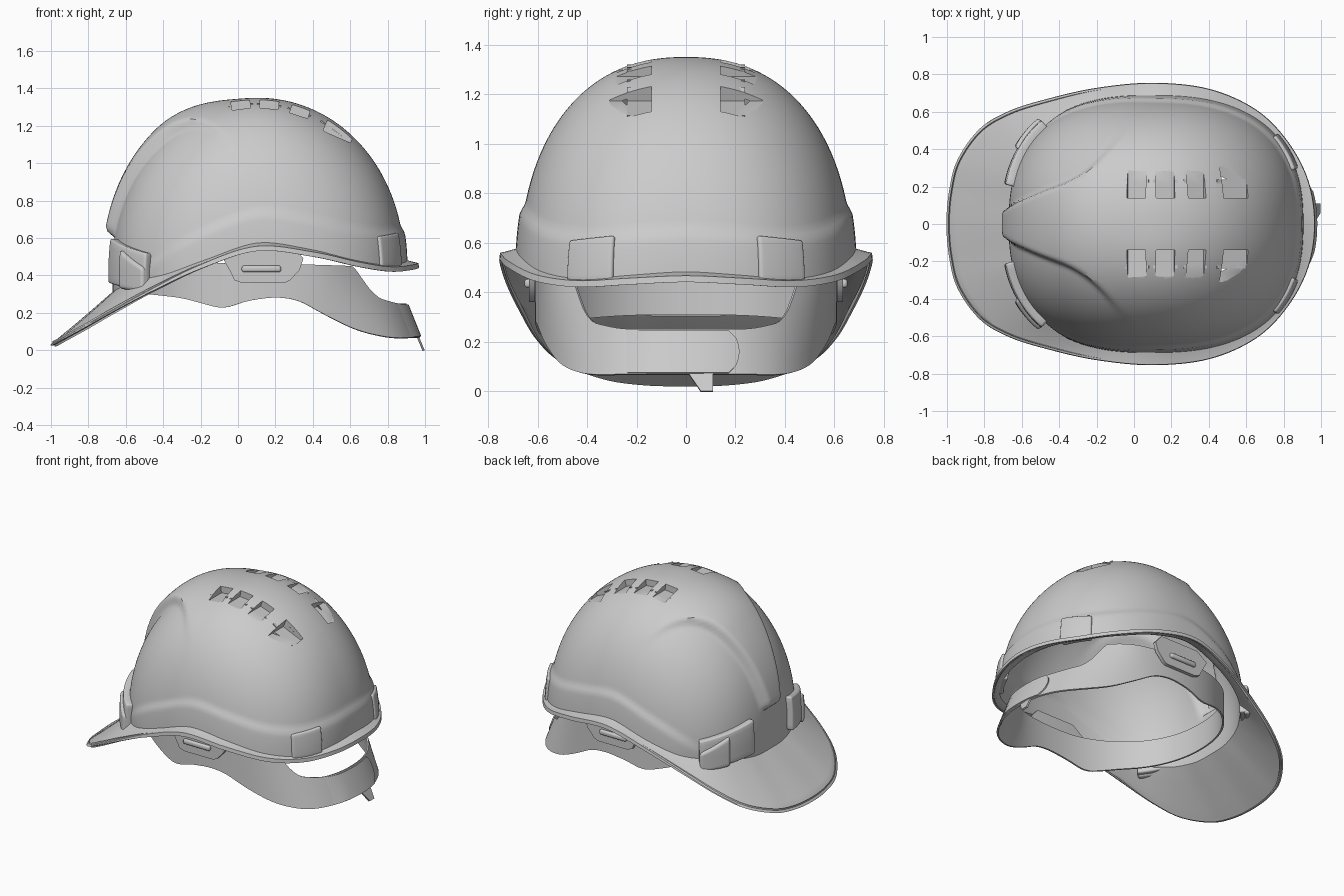
import bpy, bmesh, math
from mathutils import Vector, Matrix

if "Cube" in bpy.data.objects:
    bpy.data.objects.remove(bpy.data.objects["Cube"])

CX, CZ, H = 0.1, 0.45, 0.9          # dome centre and height


def clamp(v):
    return max(0.0, min(1.0, v))


def smooth(v):
    v = clamp(v)
    return v * v * (3 - 2 * v)


def linear(pts, x):
    if x <= pts[0][0]:
        return pts[0][1]
    for (a, p), (b, q) in zip(pts, pts[1:]):
        if x <= b:
            return p + (q - p) * (x - a) / (b - a)
    return pts[-1][1]


def table(pts, x, w=0.05):
    """Table lookup, rounded by averaging over a small window."""
    return sum(linear(pts, x + w * k / 4) for k in range(-4, 5)) / 9


def radius(th, front, back, side, n):
    c, s = math.cos(th), math.sin(th)
    return (abs(c / (front if c < 0 else back)) ** n + abs(s / side) ** n) ** (-1 / n)


def finish(ob, angle=35):
    bpy.ops.object.select_all(action='DESELECT')
    ob.select_set(True)
    bpy.context.view_layer.objects.active = ob
    bpy.ops.object.convert(target='MESH')
    bpy.ops.object.shade_smooth_by_angle(angle=math.radians(angle))
    return ob


def from_bmesh(name, bm):
    me = bpy.data.meshes.new(name)
    bm.to_mesh(me)
    bm.free()
    ob = bpy.data.objects.new(name, me)
    bpy.context.collection.objects.link(ob)
    return ob


def grid(name, rows, closed=False, thick=0.02, bevel=0.0):
    """Surface through rows of points, thickened inwards."""
    bm = bmesh.new()
    vs = [[bm.verts.new(p) for p in r] for r in rows]
    n = len(rows[0])
    for a, b in zip(vs, vs[1:]):
        for i in range(n if closed else n - 1):
            k = (i + 1) % n
            bm.faces.new((a[i], a[k], b[k], b[i]))
    bmesh.ops.remove_doubles(bm, verts=bm.verts, dist=1e-5)
    ob = from_bmesh(name, bm)
    m = ob.modifiers.new("thick", 'SOLIDIFY')
    m.thickness, m.offset = thick, -1
    if bevel:
        m = ob.modifiers.new("bevel", 'BEVEL')
        m.width, m.segments, m.limit_method, m.angle_limit = bevel, 3, 'ANGLE', math.radians(40)
    return finish(ob)


def box(name, mat, size, bevel=0.0):
    bm = bmesh.new()
    bmesh.ops.create_cube(bm, size=1, matrix=mat @ Matrix.Diagonal((*size, 1)))
    if bevel:
        bmesh.ops.bevel(bm, geom=bm.edges[:], offset=bevel, segments=3, profile=0.5, affect='EDGES')
    return from_bmesh(name, bm)


def subtract(ob, cut):
    m = ob.modifiers.new("cut", 'BOOLEAN')
    m.operation, m.object, m.solver = 'DIFFERENCE', cut, 'EXACT'
    finish(ob, 45)


def dome(th, z, off=0.0):
    u = min(clamp((z - CZ) / H), 1 - 1e-9)
    kx, ky = ((1 - u ** e) ** (1 / e) for e in (2.05, 2.3))
    r = radius(th, 0.77 * kx, 0.79 * kx, 0.675 * ky, 2.5 - 0.5 * u) + off
    return Vector((CX + r * math.cos(th), r * math.sin(th), z))


# Rim outline: one half from the peak tip round to the back, then mirrored
half = [(-1, 0, .025), (-.985, -.18, .03), (-.94, -.345, .055), (-.82, -.51, .12), (-.66, -.605, .21),
        (-.45, -.67, .32), (-.2, -.725, .435), (.1, -.752, .53), (.4, -.72, .50), (.65, -.61, .445),
        (.82, -.44, .42), (.93, -.23, .43), (.965, 0, .44)]
loop = [Vector(p) for p in half + [(x, -y, z) for x, y, z in half[-2:0:-1]]]
rim = []
for i in range(len(loop)):
    a, b, c, d = (loop[(i + k) % len(loop)] for k in (-1, 0, 1, 2))
    for k in range(8):
        t = k / 8
        rim.append(0.5 * (2 * b + (c - a) * t + (2 * a - 5 * b + 4 * c - d) * t * t
                          + (3 * b - a - 3 * c + d) * t ** 3))

# Shell: lip, brim and dome with raised front crest and lower shoulder
crest = [(-.72, .01), (-.67, .08), (-.5, .155), (-.31, .225), (-.18, .33), (-.08, .46), (.1, .7)]
columns = []
for R in rim:
    th = math.atan2(R.y, R.x - CX)
    w = smooth((R.x + 0.7) / 0.7)
    top = R + Vector((0, 0, 0.008 + 0.018 * w))
    out = Vector((math.cos(th), math.sin(th), 0))
    d = math.hypot(R.x - CX, R.y) - radius(th, 0.77, 0.79, 0.675, 2.5)
    zj = top.z + (0.85 - 0.65 * w) * d

    def wall(z):
        p = dome(th, z)
        n = Vector(((p.x - CX) / .6, p.y / .48, (p.z - CZ) / .8)).normalized()
        s = 0.016 * smooth((R.z + 0.235 - z) / 0.06) * smooth((p.x + 0.6) / 0.3)
        s += 0.055 * smooth((table(crest, p.x, .06) - abs(p.y)) / 0.06 + 0.5) \
            * smooth((0.04 - p.x) / 0.45) * smooth((z - 0.6) / 0.04)
        return p + n * s
    J = wall(zj)
    col = [R - out * 0.008, R + out * 0.003, top]
    for k in range(1, 7):
        t = k / 7
        p = top.lerp(J, t)
        p.z -= 0.01 * d * math.sin(math.pi * t)
        col.append(p)
    f0 = math.asin((zj - CZ) / H)
    for k in range(65):
        col.append(wall(CZ + H * math.sin(f0 + (math.pi / 2 - f0) * k / 64)))
    columns.append(col)
shell = grid("helmet_shell", list(zip(*columns)), True, 0.025)

# Roof vents: scoops cut in the shell, each with a liner tray below
for side in (-1, 1):
    for n, (x, length, ease) in enumerate([(.01, .1, 0), (.17, .1, 0), (.34, .1, .03), (.54, .16, .25)]):
        u = (x - CX) / 0.79
        k = math.sqrt(1 - u * u)
        a = math.atan(H / 0.79 * u / k)
        nrm = Vector((math.sin(a), 0, math.cos(a)))
        base = Vector((x, 0, CZ + H * k)) - nrm * 0.055
        rot = Matrix.Rotation(a, 4, 'Y')
        cut = box("vent_cutter", Matrix.Translation(base + nrm * 0.1 + Vector((0, side * .225, 0)))
                  @ Matrix.Rotation(a - ease, 4, 'Y'), (length, .17, .2))
        cut.hide_render = True
        tray = box(f"vent_liner_{n}", Matrix.Translation(base - nrm * 0.004 + Vector((0, side * .183, 0))) @ rot,
                   (length + .03, .11, .052))
        subtract(shell, cut)
        subtract(tray, cut)
        bpy.data.objects.remove(cut)


# Accessory clips wrapped on the shell
def clip(name, a0, a1, zs, off, depth, bevel=0.012):
    """zs = (low, high) at the start and at the end of the angle range."""
    (l0, h0), (l1, h1) = zs
    rows = []
    for j in range(7):
        row = []
        for i in range(11):
            t = i / 10
            lo, hi = l0 + (l1 - l0) * t, h0 + (h1 - h0) * t
            row.append(dome(math.radians(a0 + (a1 - a0) * t), lo + (hi - lo) * j / 6, off))
        rows.append(row)
    grid(name + "_right", rows, False, depth, bevel)
    flip = [[Vector((p.x, -p.y, p.z)) for p in reversed(r)] for r in rows]
    grid(name + "_left", flip, False, depth, bevel)


clip("front_clip", 195, 223, ((.36, .6), (.32, .52)), .042, .06)
clip("front_clip_block", 209, 223, ((.33, .54), (.31, .44)), .06, .05, .018)
clip("rear_clip", -36, -21, ((.44, .61), (.44, .63)), .03, .06)

# Headband: ring that drops at the back
low = [(-.57, .31), (-.3, .28), (-.08, .22), (.05, .265), (.2, .285), (.32, .27), (.5, .17), (.62, .1),
       (.75, .065), (.9, .07)]
high = [(-.57, .5), (0, .46), (.3, .46), (.69, .45), (.715, .36), (.76, .28), (.85, .25)]


def band(th, t, off=0.0):
    r = radius(th, .72, .75, .61, 2.2) + off
    x, y = .15 + r * math.cos(th), r * math.sin(th)
    lo, hi = table(low, x), table(high, x, .02)
    z = lo + (hi - lo) * t
    return Vector((x + 0.4 * (.25 - z) * smooth((x - .4) / .4), y, z))


grid("headband", [[band(2 * math.pi * i / 192, j / 6) for i in range(192)] for j in range(7)], True, .012)

# Size strap overlap at the back and its hanging tail
rows = []
for j in range(7):
    t = 0.03 + 0.94 * j / 6
    end = 0.2 + 0.09 * math.sqrt(1 - (2 * t - 1) ** 2)
    rows.append([band(-.4 + (end + .4) * i / 16, t, min(.01, .003 * i - .005)) for i in range(17)])
grid("size_strap", rows, False, .012)
grid("strap_tail", [[(.998, .06, 0), (.998, .11, 0)], [(.965, .005, .08), (.965, .11, .08)]], False, .012)

# Side hangers with a raised slot frame
tab = [(-.03, .40), (-.02, .375), (.02, .36), (.25, .36), (.28, .375), (.33, .43), (.35, .49), (.3, .55),
       (0, .55), (-.08, .49)]
for side, label in ((-1, "right"), (1, "left")):
    bm = bmesh.new()
    bm.faces.new([bm.verts.new((x, side * .61, z)) for x, z in tab])
    g = bmesh.ops.extrude_face_region(bm, geom=bm.faces[:])
    bmesh.ops.translate(bm, verts=[v for v in g['geom'] if isinstance(v, bmesh.types.BMVert)],
                        vec=(0, side * .025, 0))
    bmesh.ops.recalc_face_normals(bm, faces=bm.faces[:])
    finish(from_bmesh("hanger_" + label, bm))
    finish(box("hanger_slot_" + label, Matrix.Translation((.125, side * .638, .435)), (.21, .03, .035), .012))
